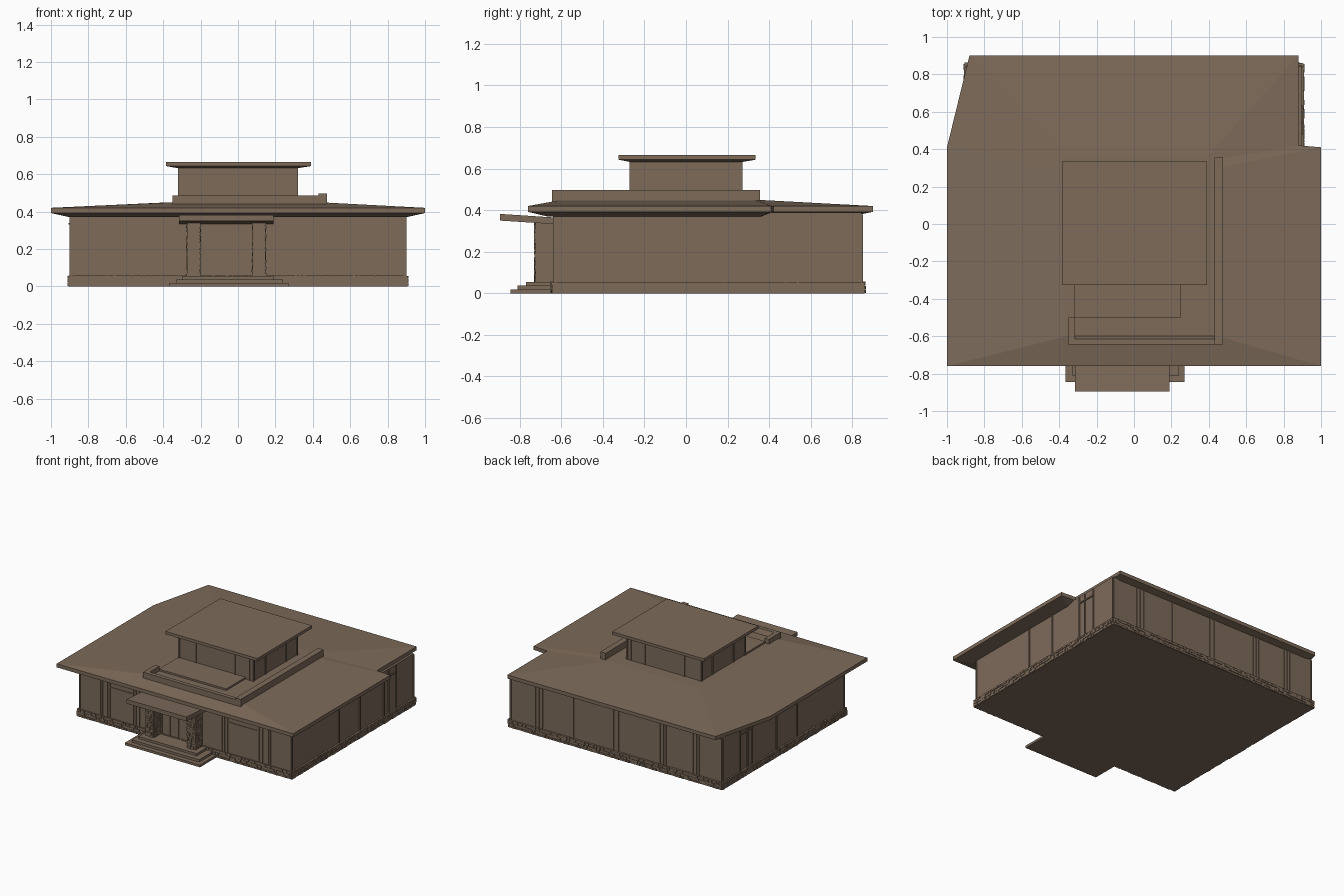
import bpy
import bmesh
import random

random.seed(4)
old = bpy.data.objects.get("Cube")
if old:
    bpy.data.objects.remove(old, do_unlink=True)

BROWN = (0.205, 0.147, 0.102, 1)
brown = bpy.data.materials.new("warm brown")
brown.use_nodes = True
brown.diffuse_color = BROWN
bsdf = next(n for n in brown.node_tree.nodes if n.type == "BSDF_PRINCIPLED")
bsdf.inputs["Base Color"].default_value = BROWN
bsdf.inputs["Roughness"].default_value = 0.9


def finish(name, bm):
    bmesh.ops.recalc_face_normals(bm, faces=bm.faces)
    mesh = bpy.data.meshes.new(name)
    bm.to_mesh(mesh)
    bm.free()
    mesh.materials.append(brown)
    obj = bpy.data.objects.new(name, mesh)
    bpy.context.collection.objects.link(obj)
    return obj


def boxes(name, items):
    """One object from boxes given as (x0, x1, y0, y1, z0, z1)."""
    bm = bmesh.new()
    for x0, x1, y0, y1, z0, z1 in items:
        for v in bmesh.ops.create_cube(bm, size=1)["verts"]:
            v.co = (x1 if v.co.x > 0 else x0,
                    y1 if v.co.y > 0 else y0,
                    z1 if v.co.z > 0 else z0)
    return finish(name, bm)


def loft(name, rings):
    """Closed solid through rings that have equal numbers of points."""
    bm = bmesh.new()
    rows = [[bm.verts.new(p) for p in ring] for ring in rings]
    n = len(rows[0])
    for a, b in zip(rows, rows[1:]):
        for i in range(n):
            j = (i + 1) % n
            bm.faces.new((a[i], a[j], b[j], b[i]))
    bm.faces.new(rows[0])
    bm.faces.new(rows[-1])
    return finish(name, bm)


def rect(x0, x1, y0, y1, z):
    return [(x0, y0, z), (x1, y0, z), (x1, y1, z), (x0, y1, z)]


def bars_x(xs, y, z0, z1, w=0.01, d=0.006):
    return [(x - w / 2, x + w / 2, y - d, y + d, z0, z1) for x in xs]


def bars_y(ys, x, z0, z1, w=0.01, d=0.006):
    return [(x - d, x + d, y - w / 2, y + w / 2, z0, z1) for y in ys]


def stones(along, lo, hi, at, z0, z1, size=0.035):
    """Irregular thin stones covering a wall strip."""
    out = []
    z = z0
    while z < z1 - 0.008:
        top = min(z + random.uniform(0.014, 0.022), z1)
        t = lo
        while t < hi - 0.004:
            end = min(t + random.uniform(0.5, 1.5) * size, hi)
            d = random.uniform(0.002, 0.007)
            if along == "x":
                out.append((t, end - 0.003, at - d, at + d, z, top - 0.002))
            else:
                out.append((at - d, at + d, t, end - 0.003, z, top - 0.002))
            t = end
        z = top
    return out


# Stone foundation and main walls
W, FRONT, BACK = 0.9, -0.64, 0.85
boxes("foundation", [(-0.905, 0.905, -0.645, 0.858, 0, 0.055)])
facing = []
for y in (-0.645, 0.858):
    facing += stones("x", -0.905, 0.905, y, 0.002, 0.06)
for x in (-0.905, 0.905):
    facing += stones("y", -0.645, 0.858, x, 0.002, 0.06)
boxes("foundation_stones", facing)
boxes("main_walls", [(-W + 0.005, W - 0.005, FRONT + 0.005, BACK - 0.005, 0.05, 0.39)])

# Mullions in groups on the front and back, single posts at the sides
front_posts = [-0.89, -0.72, -0.70, -0.66, -0.64, -0.44, -0.42, -0.39,
               0.31, 0.33, 0.355, 0.62, 0.65, 0.70, 0.72, 0.89]
back_posts = [-0.89, -0.70, -0.68, -0.65, -0.42, -0.40, -0.37,
              -0.02, 0.02, 0.36, 0.62, 0.65, 0.68, 0.89]
side_posts = [-0.63, -0.06, 0.19, 0.48, 0.54, 0.63, 0.84]
posts = bars_x(front_posts, FRONT + 0.005, 0.055, 0.38)
posts += bars_x(back_posts, BACK - 0.005, 0.055, 0.38)
for s in (-1, 1):
    posts += bars_y(side_posts, s * (W - 0.005), 0.055, 0.38)
    posts.append((s * W - 0.006, s * W + 0.002, 0.48, 0.63, 0.33, 0.34))
for x0, x1 in ((-0.64, -0.44), (0.36, 0.62)):
    posts.append((x0, x1, FRONT, FRONT + 0.01, 0.285, 0.293))
boxes("wall_mullions", posts)

# Entrance doors between the piers
doors = bars_x([-0.20, -0.13, -0.063, -0.057, 0.02, 0.08], FRONT + 0.005, 0.055, 0.35)
doors.append((-0.2, 0.08, FRONT, FRONT + 0.01, 0.245, 0.255))
boxes("entrance_doors", doors)

# Low-pitched main roof with a clipped corner and a notched corner
outline = [(-1, -0.76), (1, -0.76), (1, 0.41), (0.88, 0.42),
           (0.88, 0.9), (-0.88, 0.9), (-1, 0.41)]
crown = [(-0.36, -0.6), (0.45, -0.6), (0.45, 0.3), (0.42, 0.34),
         (0.39, 0.36), (-0.36, 0.36), (-0.38, 0.3)]
loft("main_roof", [
    [(x * 0.9, y * 0.88, 0.37) for x, y in outline],
    [(x, y, 0.392) for x, y in outline],
    [(x, y, 0.42) for x, y in outline],
    [(x, y, 0.449) for x, y in crown]])

# Parapet around the terrace, open towards the left rear
loft("front_parapet", [rect(-0.35, 0.475, -0.645, -0.585, 0.42),
                       rect(-0.35, 0.475, -0.645, -0.615, 0.485)])
boxes("side_parapet", [(0.43, 0.475, -0.645, 0.355, 0.43, 0.497),
                       (-0.35, -0.315, -0.645, -0.5, 0.42, 0.485)])
boxes("terrace_step", [(-0.32, 0.25, -0.5, -0.25, 0.42, 0.462)])

# Upper storey with corner posts and a thin overhanging roof
boxes("upper_walls", [(-0.315, 0.315, -0.265, 0.265, 0.43, 0.64)])
upper = []
for y in (-0.265, 0.265):
    upper += bars_x([-0.31, -0.17, 0.16, 0.28, 0.31], y, 0.445, 0.64)
for x in (-0.315, 0.315):
    upper += bars_y([-0.26, -0.12, 0.13, 0.26], x, 0.445, 0.64)
boxes("upper_mullions", upper)
loft("upper_roof", [rect(-0.32, 0.32, -0.27, 0.27, 0.632),
                    rect(-0.385, 0.39, -0.325, 0.335, 0.643),
                    rect(-0.385, 0.39, -0.325, 0.335, 0.665)])

# Porch steps, stone piers and a slightly tilted canopy
boxes("porch_steps", [(-0.365, 0.27, -0.845, -0.63, 0, 0.018),
                      (-0.33, 0.24, -0.81, -0.63, 0.01, 0.037),
                      (-0.30, 0.19, -0.77, -0.63, 0.03, 0.055)])
pier_parts = []
for x0, x1 in ((-0.27, -0.205), (0.08, 0.145)):
    pier_parts.append((x0, x1, -0.725, -0.63, 0.05, 0.35))
    pier_parts += stones("x", x0, x1, -0.725, 0.055, 0.34, 0.03)
    for x in (x0, x1):
        pier_parts += stones("y", -0.725, -0.64, x, 0.055, 0.34, 0.03)
boxes("porch_piers", pier_parts)
canopy = boxes("porch_canopy", [(-0.315, 0.19, -0.895, -0.62, 0.35, 0.382)])
for v in canopy.data.vertices:
    if v.co.y > -0.8:
        v.co.z -= 0.018
